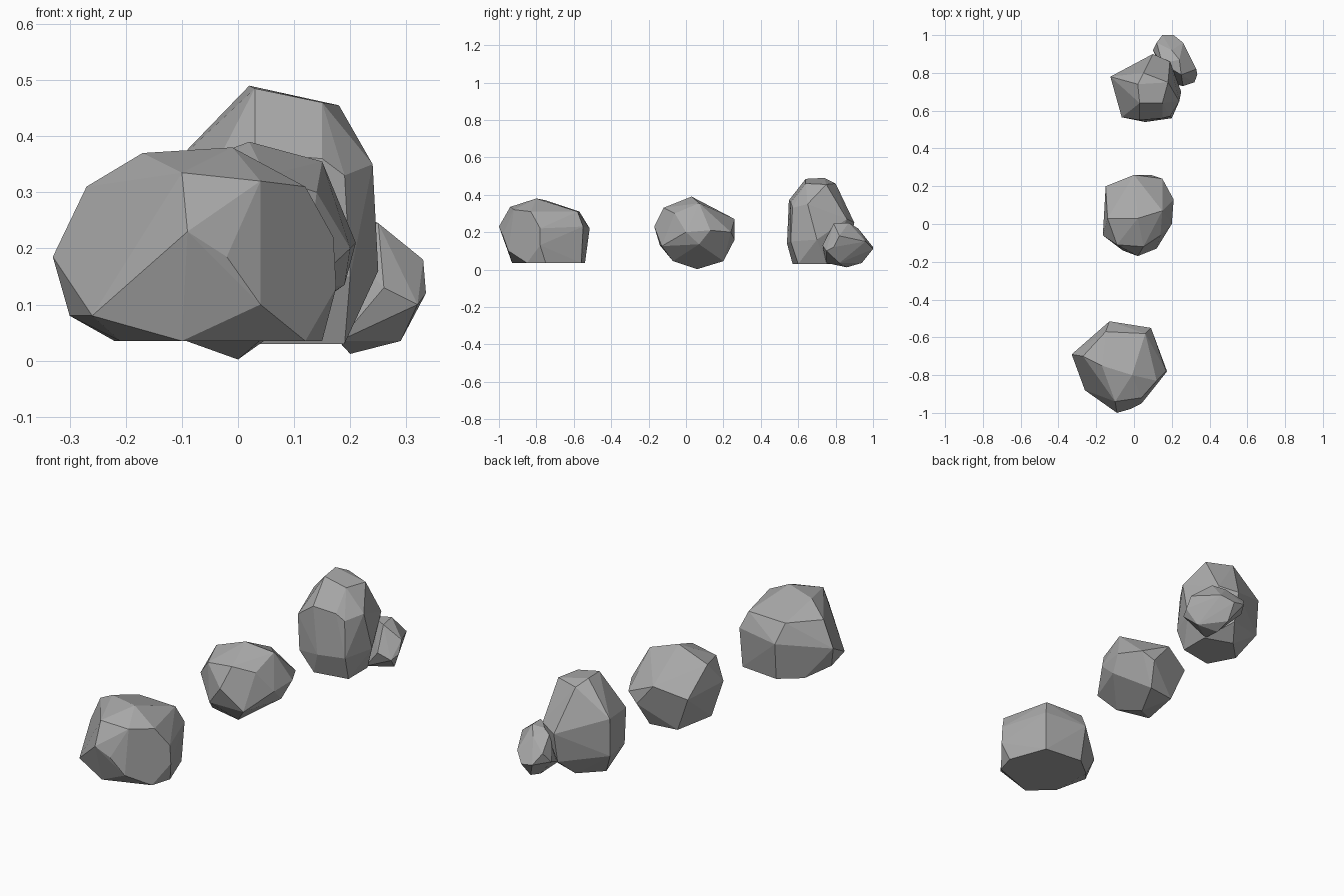
import bpy
import bmesh
from math import radians
from mathutils import Vector

UNIT = 0.01  # outlines are given in hundredths, around each stone's own centre

default_cube = bpy.data.objects.get("Cube")
if default_cube:
    bpy.data.objects.remove(default_cube, do_unlink=True)


def make_material(name, colour):
    material = bpy.data.materials.new(name)
    material.use_nodes = True
    material.diffuse_color = colour
    shader = next(n for n in material.node_tree.nodes if n.type == "BSDF_PRINCIPLED")
    shader.inputs["Base Color"].default_value = colour
    shader.inputs["Roughness"].default_value = 0.9
    return material


stone_grey = make_material("stone grey", (0.4, 0.4, 0.4, 1))


def make_rock(name, centre, foot_height, foot, belly, crown):
    """Wrap a faceted stone around its foot outline, belly corners and crown corners."""
    corners = [(x, y, foot_height) for x, y in foot] + belly + crown
    mesh = bpy.data.meshes.new(name)
    bm = bmesh.new()
    for corner in corners:
        bm.verts.new(Vector(corner) * UNIT)
    hull = bmesh.ops.convex_hull(bm, input=bm.verts[:])
    inside = {v for v in hull["geom_interior"] if isinstance(v, bmesh.types.BMVert)}
    bmesh.ops.delete(bm, geom=list(inside), context="VERTS")
    # Merge nearly coplanar triangles into broad chiselled facets
    bmesh.ops.dissolve_limit(bm, angle_limit=radians(4),
                             verts=bm.verts[:], edges=bm.edges[:])
    bmesh.ops.recalc_face_normals(bm, faces=bm.faces[:])
    for face in bm.faces:
        face.smooth = False
    bm.to_mesh(mesh)
    bm.free()
    mesh.materials.append(stone_grey)
    rock = bpy.data.objects.new(name, mesh)
    rock.location = centre
    bpy.context.scene.collection.objects.link(rock)
    return rock


# Broad flat-bottomed stone at the front
make_rock(
    "front_rock", (-0.08, -0.75, 0), 3.5,
    foot=[(-13, -8), (-2, -18), (20, -10), (23, 0), (16, 19), (-4, 21), (-14, 13)],
    belly=[(-25, 6, 18.5), (-22, 3, 8), (-18, -13, 8), (12, -20, 10), (6, -23, 18.5),
           (-1, -25, 23), (25.5, -3, 13), (25, -3, 22), (-5, 23.5, 22), (17, 20, 23)],
    crown=[(-19, 5, 31), (-2, -19, 33.5), (12, -17, 32), (20, -8, 31),
           (7, -5, 38), (-9, 0, 37), (-7, 18, 31), (14, 17, 31)])

# Rounded stone in the middle, resting on a point
make_rock(
    "middle_rock", (0.02, 0.05, 0), 4.5,
    foot=[(-14, -8), (3, -12), (4, 15), (-10, 13)],
    belly=[(-2, 1, 0.2), (-8, -19, 13), (10, -18, 12.5), (17, 2, 13.5), (7, 21, 16),
           (13, 19, 20), (19, 8, 21), (18, -5, 20), (0, -22, 23),
           (-18.5, -11, 22), (-17, 15, 22), (-2, 21, 27)],
    crown=[(0, -2, 39), (13, 2, 35.5), (-16, -2, 33), (-11, -16, 31),
           (3, -17, 33), (12, -11, 30)])

# Tall stone at the back
make_rock(
    "tall_rock", (0.06, 0.72, 0), 3,
    foot=[(13, -12), (-4, -15), (-11, -2), (-1, 8), (13, 3)],
    belly=[(19, -2, 16), (14, -16, 15), (0, -18, 14), (-12, -15, 12), (-18, 5, 15),
           (-18.5, 6, 34), (-12.5, -15.5, 30), (18, -7, 35), (13, -15, 33),
           (4, 18, 25), (13, 14, 27), (4, 15, 10)],
    crown=[(-3, -17, 37), (9, -16, 36), (-4, 2, 49), (-3, -8, 48.5),
           (9, -8, 46), (12, 3, 45.5), (-1, 8, 46)])

# Small stone leaning against the tall one
make_rock(
    "small_rock", (0.22, 0.87, 0), 3.5,
    foot=[(-4, -12), (7, -5), (-2, 7)],
    belly=[(-2, -1, 1.2), (-12, 5, 12), (-7, 13, 12), (-1, 13, 11), (4, 9, 15),
           (11, -5, 18), (11.5, -8, 12), (10, -12, 10), (4, -14, 13)],
    crown=[(3, -8, 24.5), (2, 0, 25), (-7, -2, 24), (-10, 9, 17), (-2, 5, 22)])
